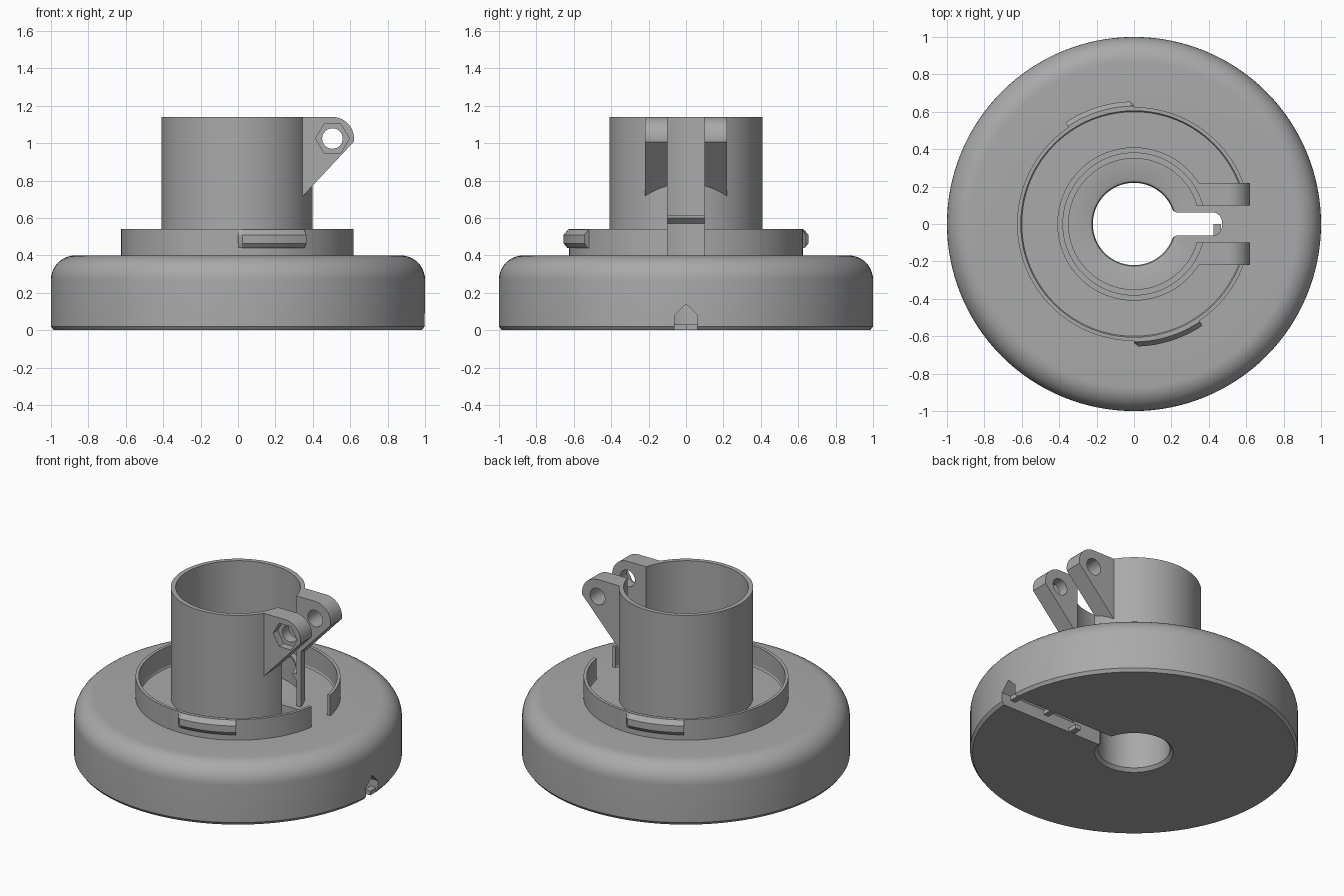
import bpy, bmesh, math
from math import cos, sin, pi, radians
from mathutils import Vector

if "Cube" in bpy.data.objects:
    bpy.data.objects.remove(bpy.data.objects["Cube"], do_unlink=True)

GREY = (0.4, 0.4, 0.4, 1)
mat = bpy.data.materials.new("plain grey")
mat.use_nodes = True
mat.diffuse_color = GREY
mat.node_tree.nodes["Principled BSDF"].inputs["Base Color"].default_value = GREY


def finish(name, bm):
    bmesh.ops.recalc_face_normals(bm, faces=bm.faces)
    mesh = bpy.data.meshes.new(name)
    bm.to_mesh(mesh)
    bm.free()
    mesh.materials.append(mat)
    obj = bpy.data.objects.new(name, mesh)
    bpy.context.collection.objects.link(obj)
    return obj


def loft(name, rings, closed=False):
    """Skin a row of equal cross-sections, capping the ends unless closed."""
    bm = bmesh.new()
    rows = [[bm.verts.new(p) for p in ring] for ring in rings]
    pairs = list(zip(rows, rows[1:] + rows[:1]))
    for a, b in pairs if closed else pairs[:-1]:
        for i in range(len(a)):
            j = (i + 1) % len(a)
            bm.faces.new((a[i], a[j], b[j], b[i]))
    if not closed:
        bm.faces.new(rows[0])
        bm.faces.new(rows[-1])
    return finish(name, bm)


def prism(name, points, axis, lo, hi):
    """Extrude a 2D outline along x, y or z."""
    def place(p, d):
        q = list(p)
        q.insert("xyz".index(axis), d)
        return q
    return loft(name, [[place(p, d) for p in points] for d in (lo, hi)])


def box(name, x, y, z):
    corners = [(x[0], y[0]), (x[1], y[0]), (x[1], y[1]), (x[0], y[1])]
    return prism(name, corners, "z", *z)


def circle(cx, cy, r, n, start=0, sweep=2 * pi):
    count = n if sweep == 2 * pi else n + 1
    return [(cx + r * cos(start + sweep * i / n), cy + r * sin(start + sweep * i / n))
            for i in range(count)]


def polar(r, z, a):
    return (r * cos(a), r * sin(a), z)


def combine(target, tool, operation):
    mod = target.modifiers.new(operation, "BOOLEAN")
    mod.operation, mod.solver, mod.object = operation, "EXACT", tool
    bpy.context.view_layer.objects.active = target
    bpy.ops.object.modifier_apply(modifier=mod.name)
    bpy.data.objects.remove(tool, do_unlink=True)


# Turned body: rounded base, raised ring, tube with inner lip, centre hole
profile = [(0.24, 0), (0.985, 0), (1, 0.02)]
profile += circle(0.87, 0.27, 0.13, 10, 0, pi / 2)
profile += [(0.625, 0.4), (0.625, 0.54), (0.605, 0.54), (0.605, 0.41), (0.6, 0.4),
            (0.41, 0.4), (0.41, 1.14), (0.38, 1.14), (0.38, 0.615), (0.35, 0.615),
            (0.35, 0.6), (0.38, 0.57), (0.38, 0.4), (0.24, 0.4),
            (0.226, 0.394), (0.22, 0.38), (0.22, 0.02)]
STEPS = 128
body = loft("clamp_body", [[polar(r, z, 2 * pi * k / STEPS) for r, z in profile]
                           for k in range(STEPS)], closed=True)

# Clamp lugs either side of the slit
PIN = (0.505, 1.025)
low = Vector((0.34, 0.71))
to_pin = Vector(PIN) - low
tangent = math.atan2(to_pin.y, to_pin.x) - pi / 2 + math.asin(0.115 / to_pin.length)
outline = [tuple(low)] + circle(*PIN, 0.115, 20, tangent, pi / 2 - tangent) + [(0.34, 1.14)]
for side in (-1, 1):
    lo, hi = sorted((side * 0.095, side * 0.22))
    lug = prism("lug", outline, "y", lo, hi)
    combine(lug, prism("bore", circle(0, 0, 0.385, STEPS), "z", 0.5, 1.3), "DIFFERENCE")
    combine(body, lug, "UNION")

# Slit, bolt hole and hexagonal nut recess
combine(body, box("slit", (0.2, 0.7), (-0.1, 0.1), (0.4, 1.3)), "DIFFERENCE")
combine(body, prism("bolt_hole", circle(*PIN, 0.055, 32), "y", -0.4, 0.4), "DIFFERENCE")
combine(body, prism("nut_recess", circle(*PIN, 0.09, 6), "y", -0.4, -0.17), "DIFFERENCE")

# Cable slot through the floor, with rounded outer corners and flared mouth
slot = [(0.1, -0.075), (0.2, -0.075), (0.225, -0.062)]
slot += circle(0.42, -0.012, 0.05, 8, -pi / 2, pi / 2)
slot += circle(0.42, 0.012, 0.05, 8, 0, pi / 2)
slot += [(0.225, 0.062), (0.2, 0.075), (0.1, 0.075)]
combine(body, prism("cable_slot", slot, "z", -0.1, 0.45), "DIFFERENCE")

# House-shaped cable groove along the underside
groove = [(-0.062, -0.1), (0.062, -0.1), (0.062, 0.08), (0, 0.14), (-0.062, 0.08)]
combine(body, prism("cable_groove", groove, "x", 0.1, 1.1), "DIFFERENCE")

# Small cable-holding teeth
for x, side in ((0.445, -1), (0.7, 1), (0.965, 1)):
    y = sorted((0, side * 0.08))
    combine(body, box("tooth", (x - 0.02, x + 0.02), y, (0.001, 0.03)), "UNION")

bpy.ops.object.select_all(action="DESELECT")
body.select_set(True)
bpy.context.view_layer.objects.active = body
bpy.ops.object.shade_smooth_by_angle(angle=radians(25))

# Bayonet tabs on opposite sides of the ring
section = [(0.615, 0.44), (0.635, 0.44), (0.655, 0.465), (0.655, 0.51),
           (0.63, 0.539), (0.615, 0.539)]
for turn, name in ((0, "front_tab"), (180, "back_tab")):
    rings = []
    for k in range(13):
        a = radians(-90 + turn + (0 if k == 0 else 2 + 32 * (k - 1) / 11))
        rings.append([polar(min(r, 0.635) if k == 0 else r, z, a) for r, z in section])
    tab = loft(name, rings)
    bpy.ops.object.select_all(action="DESELECT")
    tab.select_set(True)
    bpy.context.view_layer.objects.active = tab
    bpy.ops.object.shade_smooth_by_angle(angle=radians(20))
